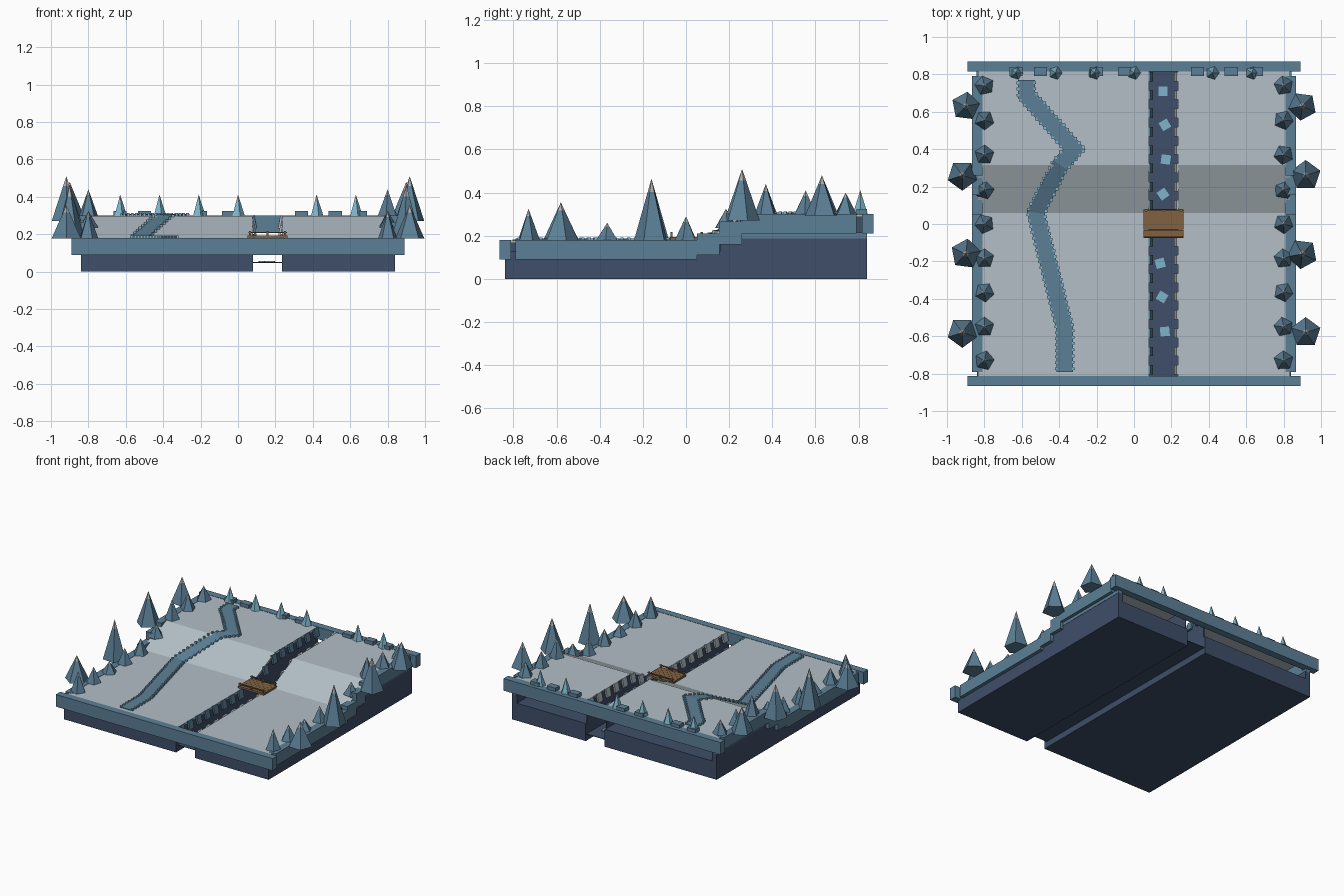
import bpy, bmesh, math, random
from mathutils import Vector, Matrix

if "Cube" in bpy.data.objects:
    bpy.data.objects.remove(bpy.data.objects["Cube"])

random.seed(4)


def material(name, r, g, b):
    m = bpy.data.materials.new(name)
    lin = [((c / 255 + 0.055) / 1.055) ** 2.4 for c in (r, g, b)]
    m.diffuse_color = (*lin, 1)
    m.use_nodes = True
    m.node_tree.nodes["Principled BSDF"].inputs["Base Color"].default_value = m.diffuse_color
    return m


SNOW = material("snow", 178, 191, 198)
BLUE = material("frost_blue", 92, 128, 151)
NAVY = material("deep_navy", 62, 78, 104)
ICE = material("pale_ice", 126, 180, 202)
WOOD = material("wood", 128, 97, 66)
CAP = material("tree_cap", 176, 174, 174)


def finish(name, bm, *mats):
    bmesh.ops.recalc_face_normals(bm, faces=bm.faces)
    me = bpy.data.meshes.new(name)
    bm.to_mesh(me)
    bm.free()
    for m in mats:
        me.materials.append(m)
    ob = bpy.data.objects.new(name, me)
    bpy.context.collection.objects.link(ob)
    return ob


def add_box(bm, x0, x1, y0, y1, z0, z1, turn=None):
    c = Vector(((x0 + x1) / 2, (y0 + y1) / 2, (z0 + z1) / 2))
    mat = Matrix.Translation(c) @ (turn or Matrix()) @ Matrix.Diagonal((x1 - x0, y1 - y0, z1 - z0, 1))
    bmesh.ops.create_cube(bm, size=1, matrix=mat)


def boxes(name, mat, items):
    bm = bmesh.new()
    for it in items:
        add_box(bm, *it)
    return finish(name, bm, mat)


def add_prism(bm, profile, x0, x1):
    """Extrude a closed (y, z) profile along x."""
    face = bm.faces.new([bm.verts.new((x0, y, z)) for y, z in profile])
    ext = bmesh.ops.extrude_face_region(bm, geom=[face])
    bmesh.ops.translate(bm, vec=(x1 - x0, 0, 0),
                        verts=[v for v in ext["geom"] if isinstance(v, bmesh.types.BMVert)])


def ground(y):
    """Height of the snow at y: low field, ramp, high field."""
    return 0.178 + 0.12 * min(1, max(0, (y - 0.06) / 0.255))


# river banks' position
RX0, RX1 = 0.08, 0.235

# foundation blocks, with the river channel left open
boxes("foundation", NAVY, [(-0.84, RX0, -0.84, 0.84, 0, 0.13), (RX1, 0.84, -0.84, 0.84, 0, 0.13)])
boxes("upper_foundation", NAVY, [(s * 0.82 - 0.02, s * 0.82 + 0.02, 0.16, 0.84, 0.13, 0.19) for s in (-1, 1)])

# snow field: thin sheet following the ramp on both sides of the river
top = [(y, ground(y)) for y in (-0.82, 0.06, 0.315, 0.825)]
sheet = top + [(y, z - 0.012) for y, z in reversed(top)]
bm = bmesh.new()
add_prism(bm, sheet, -0.835, RX0)
add_prism(bm, sheet, RX1, 0.835)
finish("snow_field", bm, SNOW)

# channel walls
bm = bmesh.new()
wall = [(y, z - 0.004) for y, z in top] + [(0.825, 0.1), (-0.82, 0.1)]
add_prism(bm, wall, RX0 - 0.005, RX0)
add_prism(bm, wall, RX1, RX1 + 0.005)
finish("channel_walls", bm, NAVY)

# front and back walls
boxes("end_walls", BLUE, [(-0.89, 0.89, -0.865, -0.812, 0.09, 0.18), (-0.89, 0.89, 0.815, 0.868, 0.21, 0.30)])

# side walls stepping up along the ramp
steps = [(-0.79, 0.05, 0.09, 0.18), (0.05, 0.155, 0.11, 0.21), (0.155, 0.26, 0.16, 0.265), (0.26, 0.79, 0.21, 0.30)]
boxes("side_walls", BLUE, [(s * 0.838 - 0.027, s * 0.838 + 0.027, *st) for s in (-1, 1) for st in steps])
boxes("side_ledges", BLUE, [(s * 0.825 - 0.017, s * 0.825 + 0.017, 0.16, 0.84, 0.187, 0.215) for s in (-1, 1)])

# frozen river and ice floes
boxes("river", NAVY, [(RX0, RX1, -0.82, 0.83, 0.046, 0.05)])
floes = [(0.155, 0.71, 0), (0.165, 0.53, 30), (0.17, 0.345, -8), (0.155, 0.16, 35),
         (0.14, -0.21, 15), (0.15, -0.39, -30), (0.165, -0.575, 5)]
boxes("ice_floes", ICE, [(x - 0.025, x + 0.025, y - 0.025, y + 0.025, 0.051, 0.058,
                          Matrix.Rotation(math.radians(a), 4, 'Z')) for x, y, a in floes])

# tilted slabs along both banks
for name, x, mat, sign in (("left_bank_slabs", 0.089, BLUE, 1), ("right_bank_slabs", 0.226, SNOW, -1)):
    items = []
    for i in range(17):
        y = -0.78 + i * 0.098
        if abs(y) > 0.09:
            z = ground(y)
            items.append((x - 0.006, x + 0.006, y - 0.025, y + 0.025, z - 0.06, z + 0.004,
                          Matrix.Rotation(sign * -0.2, 4, 'Y')))
    boxes(name, mat, items)

# bridge: planks, posts and rails
boxes("bridge_deck", WOOD, [(0.052, 0.265, -0.075 + i * 0.0222, -0.0535 + i * 0.0222, 0.18, 0.194)
                            for i in range(7)])
boxes("bridge_rails", WOOD,
      [(x - 0.005, x + 0.005, y - 0.005, y + 0.005, 0.175, 0.217) for x in (0.065, 0.158, 0.252) for y in (-0.068, 0.073)]
      + [(0.055, 0.262, y - 0.004, y + 0.004, 0.206, 0.213) for y in (-0.068, 0.073)])

# winding path laid on the snow, split where the ground bends
nodes = [(-0.575, 0.77), (-0.575, 0.69), (-0.32, 0.40), (-0.395, 0.315), (-0.525, 0.06), (-0.37, -0.56), (-0.37, -0.79)]
pts = [Vector(p) for p in nodes]
half = 0.045
edges = []
for i, p in enumerate(pts):
    d0 = (p - pts[i - 1]).normalized() if i else None
    d1 = (pts[i + 1] - p).normalized() if i < len(pts) - 1 else d0
    d0 = d0 or d1
    n0, n1 = Vector((-d0.y, d0.x)), Vector((-d1.y, d1.x))
    m = (n0 + n1).normalized()
    off = m * (half / max(0.7, m.dot(n1)))
    edges.append((p + off, p - off))
bm = bmesh.new()
rows = [[bm.verts.new((q.x, q.y, ground(q.y) + 0.005)) for q in pair] for pair in edges]
for a, b in zip(rows, rows[1:]):
    f = bm.faces.new((a[0], b[0], b[1], a[1]))
    f.normal_update()
    if f.normal.z < 0:
        f.normal_flip()
path_top = list(bm.faces)
ext = bmesh.ops.extrude_face_region(bm, geom=path_top)
bmesh.ops.translate(bm, vec=(0, 0, 0.004), verts=[v for v in ext["geom"] if isinstance(v, bmesh.types.BMVert)])
bmesh.ops.delete(bm, geom=path_top, context='FACES')
finish("path", bm, BLUE)

# small ice stones edging the path
stones = []
for a, b in zip(edges, edges[1:]):
    for side in (0, 1):
        n = max(2, round((b[side] - a[side]).length / 0.032))
        for k in range(n):
            q = a[side].lerp(b[side], (k + 0.5) / n)
            z = ground(q.y)
            stones.append((q.x - 0.007, q.x + 0.007, q.y - 0.007, q.y + 0.007, z, z + 0.014))
boxes("path_stones", ICE, stones)


def tree(name, x, y, base, peak, radius, mat, spin):
    """Five-sided cone whose tip is a separate snowy colour."""
    bm = bmesh.new()
    cut = 0.22
    h = peak - base
    bmesh.ops.create_cone(bm, cap_ends=True, segments=5, radius1=radius, radius2=radius * cut,
                          depth=h * (1 - cut), matrix=Matrix.Translation((0, 0, h * (1 - cut) / 2)))
    tip = max(bm.faces, key=lambda f: f.calc_center_median().z)
    for f in bmesh.ops.poke(bm, faces=[tip])["faces"]:
        f.material_index = 1
    max(bm.verts, key=lambda v: (round(v.co.z, 4), -v.co.xy.length)).co.z = h
    bmesh.ops.transform(bm, verts=bm.verts,
                        matrix=Matrix.Translation((x, y, base)) @ Matrix.Rotation(spin, 4, 'Z'))
    finish(name, bm, mat, CAP)


# tree rows on both sides
small = [(0.74, 0.40), (0.555, 0.41), (0.37, 0.44), (0.185, 0.325), (0.0, 0.29),
         (-0.185, 0.29), (-0.365, 0.26), (-0.55, 0.29), (-0.73, 0.325)]
large = [(0.90, 0.63, 0.295, 0.48, 0.078), (0.918, 0.26, 0.27, 0.51, 0.082),
         (0.90, -0.16, 0.178, 0.465, 0.082), (0.918, -0.58, 0.178, 0.355, 0.082)]
for s in (-1, 1):
    out = 0 if s > 0 else math.pi
    for y, peak in small:
        tree("small_tree", s * 0.8, y, ground(y) - 0.002, peak, 0.054, BLUE, random.uniform(0, 6.28))
    for x, y, base, peak, r in large:
        tree("large_tree", s * x, y, base, peak, r, BLUE, out + (0 if x > 0.91 else 0.5))

# back row of pale trees and low blocks
for x in (-0.63, -0.42, -0.21, 0.0, 0.42, 0.63):
    tree("back_tree", x, 0.808, 0.297, 0.412, 0.037, ICE, -math.pi / 2)
boxes("back_blocks", BLUE, [(x - 0.035, x + 0.035, 0.79, 0.84, 0.29, 0.325)
                            for x in (-0.63, -0.5, -0.2, -0.05, 0.34, 0.52, 0.655)])
